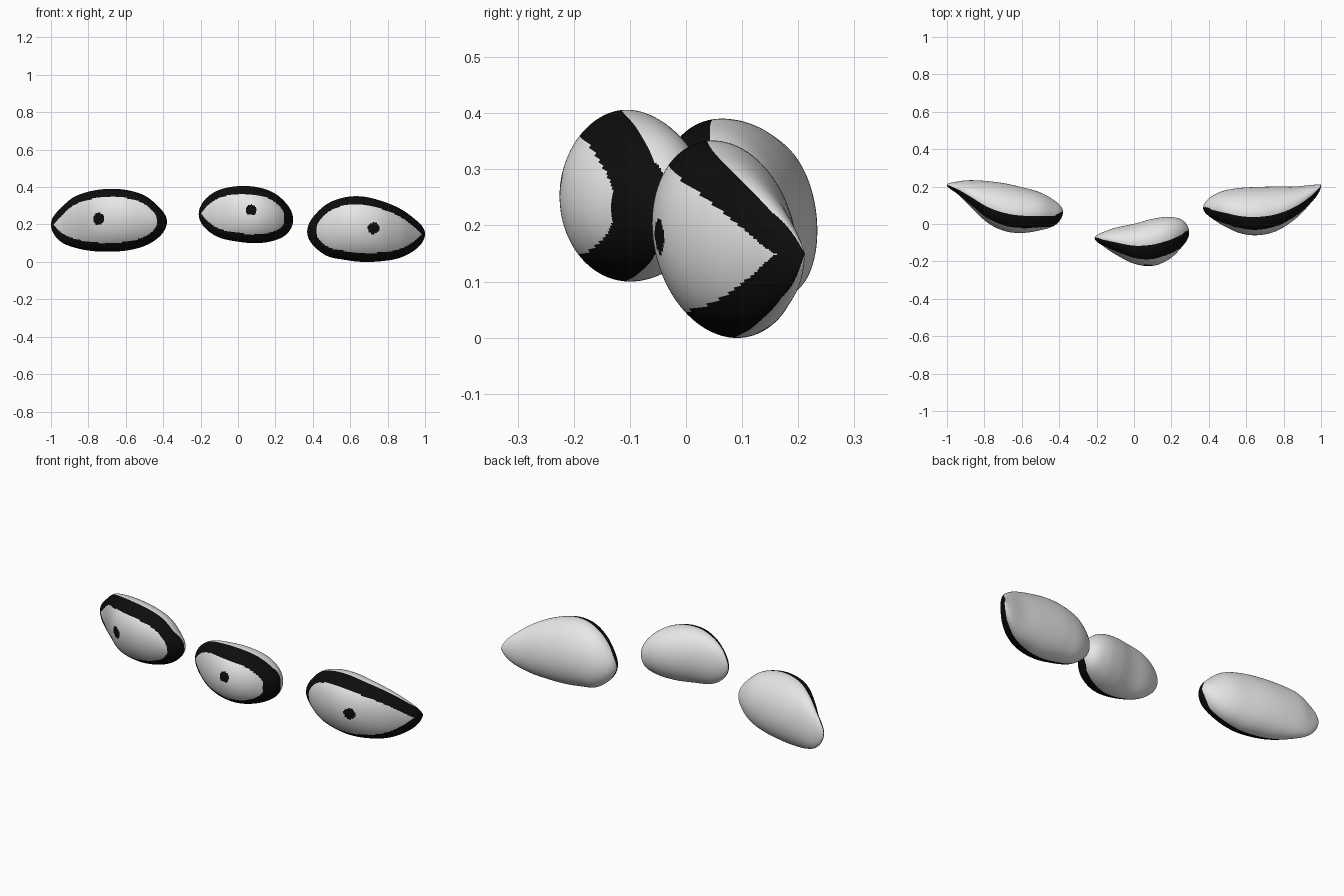
import bpy, bmesh, math

if "Cube" in bpy.data.objects:
    bpy.data.objects.remove(bpy.data.objects["Cube"])

def material(name, rgb):
    m = bpy.data.materials.new(name)
    m.diffuse_color = (*rgb, 1)
    m.use_nodes = True
    m.node_tree.nodes["Principled BSDF"].inputs["Base Color"].default_value = m.diffuse_color
    return m

STONE = material("pale stone", (0.8, 0.8, 0.8))
BLACK = material("black paint", (0.004, 0.004, 0.004))
STATIONS, RING = 150, 128

def smooth_interp(ts, vs, t):
    """Cubic Hermite curve through the points (ts, vs)."""
    n = len(ts)
    i = max(k for k in range(n - 1) if ts[k] <= t or k == 0)
    def slope(k):
        a, b = max(k - 1, 0), min(k + 1, n - 1)
        return (vs[b] - vs[a]) / (ts[b] - ts[a])
    h = ts[i + 1] - ts[i]
    u = (t - ts[i]) / h
    return ((2*u**3 - 3*u*u + 1) * vs[i] + (u**3 - 2*u*u + u) * h * slope(i)
            + (3*u*u - 2*u**3) * vs[i + 1] + (u**3 - u*u) * h * slope(i + 1))

def pebble(name, rows, lean, inner, pupil, pupil_r):
    """rows: x, bottom z, top z, front y, back y. inner: x limits of the pale eye."""
    x0, x1 = rows[0][0], rows[-1][0]
    mid, half = (x0 + x1) / 2, (x1 - x0) / 2
    ts = [math.acos(max(-1, min(1, (mid - r[0]) / half))) for r in rows]
    cols = list(zip(*rows))

    def section(t):
        return [smooth_interp(ts, c, t) for c in cols[1:]]

    bm = bmesh.new()
    rings = []
    for i in range(1, STATIONS):
        t = math.pi * i / STATIONS
        zb, zt, yf, yb = section(t)
        x = mid - half * math.cos(t)
        ring = []
        for j in range(RING):
            a = 2 * math.pi * j / RING
            ring.append(bm.verts.new((x, (yf + yb) / 2 + (yb - yf) / 2 * math.cos(a),
                                      (zb + zt) / 2 + (zt - zb) / 2 * math.sin(a + lean))))
        rings.append(ring)
    tips = [bm.verts.new((r[0], (r[3] + r[4]) / 2, (r[1] + r[2]) / 2))
            for r in (rows[0], rows[-1])]

    def paint(face, t, a):
        """Black rim on the front half around a pale eye, with a round pupil."""
        c = face.calc_center_median()
        zb, zt, _, _ = section(t)
        end = max(0, abs(math.cos(t)) - 0.85) / 0.15
        if math.cos(a + lean) < -0.08 + 0.4 * end:
            ex = (2 * c.x - inner[0] - inner[1]) / (inner[1] - inner[0])
            lo, hi = zb + 0.047, zt - 0.043
            ez = (2 * c.z - lo - hi) / max(hi - lo, 0.001)
            rim = abs(ex) ** 8 + abs(ez) ** 4 > 1
            dot = math.hypot(c.x - pupil[0], c.z - pupil[1]) < pupil_r
            face.material_index = int(rim or dot)
        face.smooth = True

    for j in range(RING):
        k = (j + 1) % RING
        a = 2 * math.pi * (j + 0.5) / RING
        paint(bm.faces.new((tips[0], rings[0][j], rings[0][k])), 0.01, a)
        paint(bm.faces.new((tips[1], rings[-1][k], rings[-1][j])), math.pi - 0.01, a)
        for i in range(len(rings) - 1):
            f = bm.faces.new((rings[i][j], rings[i + 1][j], rings[i + 1][k], rings[i][k]))
            paint(f, math.pi * (i + 1.5) / STATIONS, a)
    bmesh.ops.recalc_face_normals(bm, faces=bm.faces)
    me = bpy.data.meshes.new(name)
    bm.to_mesh(me)
    bm.free()
    me.materials.append(STONE)
    me.materials.append(BLACK)
    bpy.context.collection.objects.link(bpy.data.objects.new(name, me))

# left pebble, with a thin tip swept backwards
pebble("left_pebble", [
    (-1.00, 0.20, 0.20, 0.21, 0.21), (-0.95, 0.11, 0.285, 0.165, 0.226),
    (-0.88, 0.078, 0.345, 0.098, 0.234), (-0.78, 0.058, 0.38, 0.005, 0.229),
    (-0.69, 0.055, 0.39, -0.038, 0.217), (-0.60, 0.06, 0.385, -0.048, 0.197),
    (-0.50, 0.085, 0.355, -0.033, 0.168), (-0.42, 0.135, 0.29, -0.005, 0.122),
    (-0.38, 0.215, 0.215, 0.065, 0.065)],
    -0.16, (-0.99, -0.433), (-0.745, 0.23), 0.031)

# middle pebble, standing forward
pebble("middle_pebble", [
    (-0.21, 0.255, 0.255, -0.075, -0.075), (-0.17, 0.175, 0.34, -0.115, -0.045),
    (-0.10, 0.13, 0.385, -0.162, -0.02), (0.00, 0.108, 0.405, -0.212, 0.001),
    (0.10, 0.10, 0.40, -0.224, 0.028), (0.19, 0.113, 0.37, -0.187, 0.038),
    (0.26, 0.148, 0.31, -0.118, 0.02), (0.295, 0.225, 0.225, -0.045, -0.045)],
    0.0, (-0.198, 0.248), (0.07, 0.278), 0.029)

# right pebble, resting on the ground
pebble("right_pebble", [
    (0.37, 0.16, 0.16, 0.085, 0.085), (0.41, 0.08, 0.25, 0.035, 0.145),
    (0.48, 0.03, 0.312, -0.01, 0.178), (0.57, 0.011, 0.345, -0.05, 0.193),
    (0.66, 0.0, 0.35, -0.06, 0.198), (0.76, 0.003, 0.328, -0.038, 0.20),
    (0.86, 0.02, 0.288, 0.025, 0.20), (0.95, 0.067, 0.225, 0.117, 0.209),
    (1.00, 0.15, 0.15, 0.212, 0.212)],
    -0.16, (0.42, 0.99), (0.725, 0.18), 0.031)
